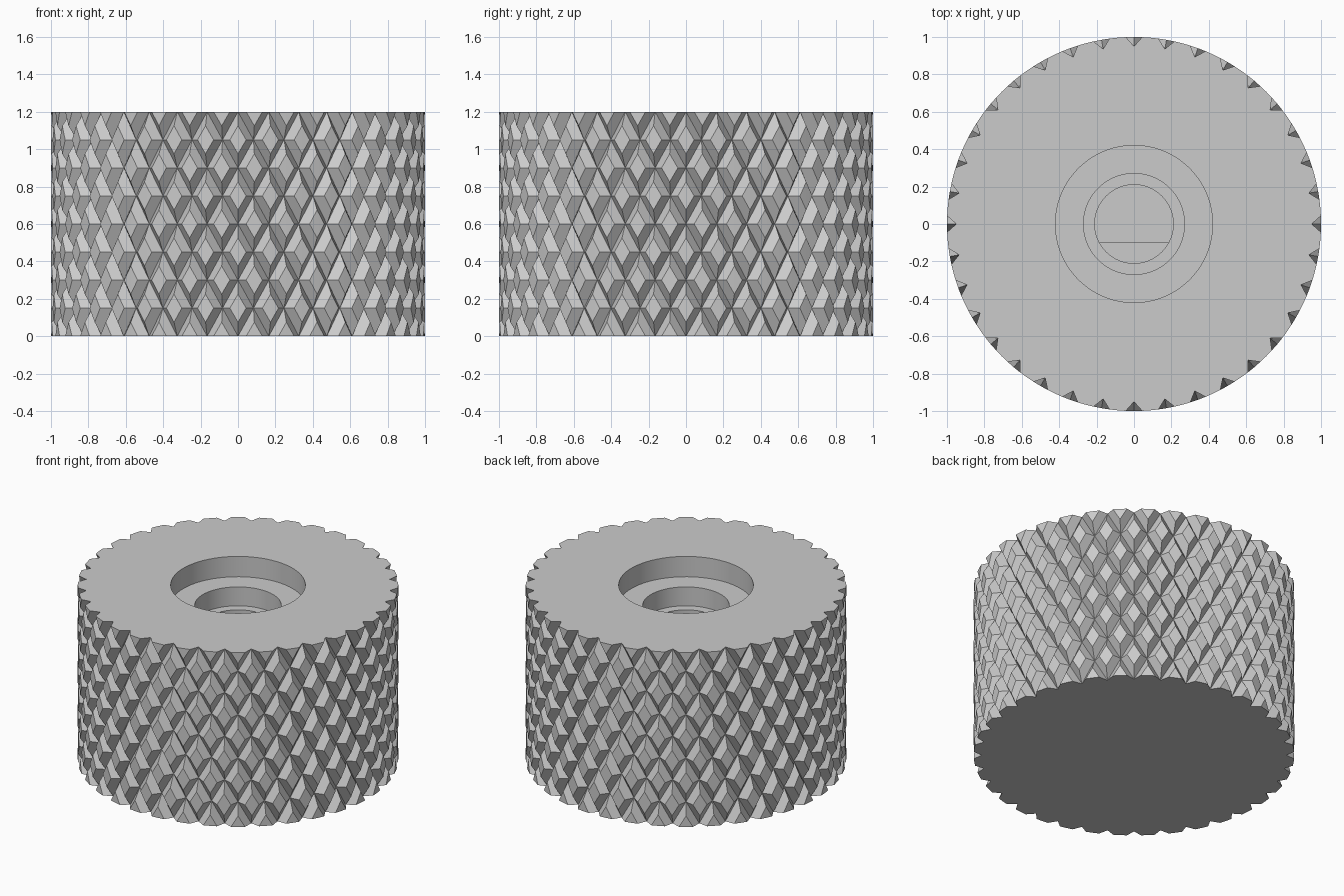
import bpy, bmesh
from math import radians, cos, sin

old = bpy.data.objects.get("Cube")
if old:
    bpy.data.objects.remove(old, do_unlink=True)

HEIGHT, OUTER, VALLEY = 1.2, 1.0, 0.95
COLUMNS, ROWS = 72, 8

grey = bpy.data.materials.new("knob grey")
grey.use_nodes = True
colour = (0.6, 0.6, 0.6, 1)
grey.diffuse_color = colour
grey.node_tree.nodes["Principled BSDF"].inputs["Base Color"].default_value = colour


def make_object(name, bm):
    bmesh.ops.recalc_face_normals(bm, faces=bm.faces)
    mesh = bpy.data.meshes.new(name)
    bm.to_mesh(mesh)
    bm.free()
    obj = bpy.data.objects.new(name, mesh)
    bpy.context.collection.objects.link(obj)
    mesh.materials.append(grey)
    return obj


def knurled_body():
    """Crossed grooves leave blunt pyramids on a checkerboard of peaks and valleys."""
    bm = bmesh.new()
    points = {}

    def point(i, j):
        i %= COLUMNS
        if (i, j) not in points:
            whole = i == int(i) and j == int(j)
            r = VALLEY if whole and (i + j) % 2 == 0 else OUTER
            a = radians(360 * i / COLUMNS)
            points[i, j] = bm.verts.new((r * cos(a), r * sin(a), j * HEIGHT / ROWS))
        return points[i, j]

    for i in range(COLUMNS):
        for j in range(ROWS):
            for di in (0, 1):
                dj = (i + j + di + 1) % 2
                pi, pj, oi, oj = i + di, j + dj, i + 1 - di, j + 1 - dj
                side, up = point(i + 0.5, pj), point(pi, j + 0.5)
                bm.faces.new((point(pi, pj), side, up))
                bm.faces.new((side, point(oi, pj), point(pi, oj), up))
    # flat top and bottom
    rim = [e for e in bm.edges if e.is_boundary]
    bmesh.ops.holes_fill(bm, edges=rim, sides=0)
    return make_object("knurled_knob", bm)


def lathe_cutter(name, profile, flat=None, sides=96):
    """Stack of rings (radius, z); flat limits how far each ring reaches to the front."""
    bm = bmesh.new()
    rings = []
    for r, z in profile:
        ring = []
        for k in range(sides):
            a = radians(360 * k / sides)
            ring.append(bm.verts.new((r * cos(a), r * sin(a), z)))
        rings.append(ring)
    for low, high in zip(rings, rings[1:]):
        for k in range(sides):
            n = (k + 1) % sides
            bm.faces.new((low[k], low[n], high[n], high[k]))
    bm.faces.new(rings[0])
    bm.faces.new(rings[-1])
    if flat is not None:
        bmesh.ops.bisect_plane(bm, geom=bm.verts[:] + bm.edges[:] + bm.faces[:],
                               plane_co=(0, flat, 0), plane_no=(0, -1, 0), clear_outer=True)
        bmesh.ops.holes_fill(bm, edges=[e for e in bm.edges if e.is_boundary], sides=0)
    cutter = make_object(name, bm)
    cutter.hide_render = True
    return cutter


knob = knurled_body()

# Stepped recess, round shaft hole, then a shaft hole with one flat side
cutters = [
    lathe_cutter("recess_cutter", [(0.21, 0.72), (0.21, 0.93), (0.27, 0.93), (0.27, 1.06),
                                   (0.42, 1.06), (0.42, 1.3)]),
    lathe_cutter("flat_shaft_cutter", [(0.21, 0.2), (0.21, 0.72 + 0.05)], flat=-0.1),
]
bpy.context.view_layer.objects.active = knob
for cutter in cutters:
    cut = knob.modifiers.new(cutter.name, "BOOLEAN")
    cut.operation, cut.solver, cut.object = "DIFFERENCE", "EXACT", cutter
    bpy.ops.object.modifier_apply(modifier=cut.name)
    bpy.data.objects.remove(cutter, do_unlink=True)

# Smooth bore walls, crisp knurl
bpy.ops.object.select_all(action="DESELECT")
knob.select_set(True)
bpy.ops.object.shade_smooth_by_angle(angle=radians(12))
